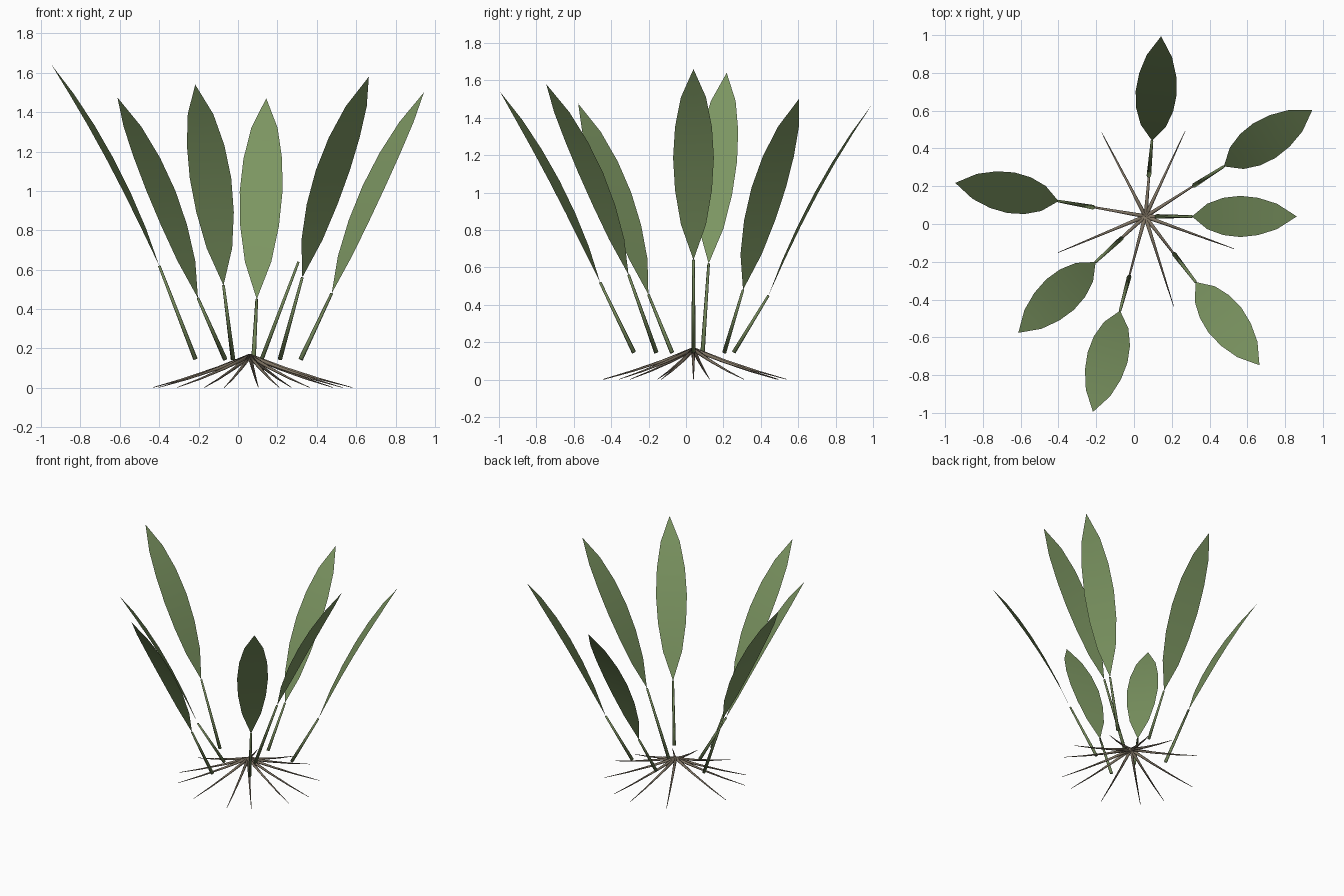
import bpy, bmesh, math
from mathutils import Vector

if "Cube" in bpy.data.objects:
    bpy.data.objects.remove(bpy.data.objects["Cube"])

CX, CY = 0.06, 0.04            # crown of the plant
GOLDEN = math.radians(222.5)   # spiral step between leaves / roots


def material(name, rgb):
    m = bpy.data.materials.new(name)
    m.diffuse_color = (*rgb, 1)
    m.use_nodes = True
    m.node_tree.nodes["Principled BSDF"].inputs["Base Color"].default_value = m.diffuse_color
    return m


leaf_mat = material("leaf_green", (0.20, 0.30, 0.12))
stem_mat = material("stem_green", (0.17, 0.24, 0.10))
root_mat = material("root_brown", (0.22, 0.18, 0.13))


def make_object(name, bm, mat):
    me = bpy.data.meshes.new(name)
    bmesh.ops.recalc_face_normals(bm, faces=bm.faces[:])
    for f in bm.faces:
        f.smooth = True
    bm.to_mesh(me)
    bm.free()
    me.materials.append(mat)
    ob = bpy.data.objects.new(name, me)
    bpy.context.collection.objects.link(ob)
    return ob


def place(angle, r, z, side=0.0):
    """Point at distance r from the crown in direction angle, offset sideways."""
    c, s = math.cos(angle), math.sin(angle)
    return Vector((CX + c * r - s * side, CY + s * r + c * side, z))


def tube(name, points, radii, sides, mat):
    bm = bmesh.new()
    rings = []
    for i, p in enumerate(points):
        d = (points[min(i + 1, len(points) - 1)] - points[max(i - 1, 0)]).normalized()
        u = d.cross(Vector((0, 0, 1))).normalized()
        v = u.cross(d)
        rings.append([bm.verts.new(p + radii[i] * (u * math.cos(a) + v * math.sin(a)))
                      for a in (2 * math.pi * k / sides for k in range(sides))])
    for a, b in zip(rings, rings[1:]):
        for k in range(sides):
            n = (k + 1) % sides
            bm.faces.new((a[k], a[n], b[n], b[k]))
    bm.faces.new(rings[0])
    bm.faces.new(rings[-1])
    return make_object(name, bm, mat)


def blade(name, angle, r0, z0):
    # thin arched leaf, six segments long, pointed at both ends
    bm = bmesh.new()
    rows = []
    for i in range(7):
        t = i / 6
        bow = t * (1 - t)
        r = r0 + 0.555 * (t - 0.16 * bow)
        z = z0 + 1.02 * (t + 0.14 * bow)
        w = 0.109 * max(math.sin(math.pi * t), 0) ** 0.7
        offsets = (0,) if i in (0, 6) else (-w, 0, w)
        rows.append([bm.verts.new(place(angle, r, z, o)) for o in offsets])
    for a, b in zip(rows, rows[1:]):
        for k in range(2):
            if len(a) == 1:
                bm.faces.new((a[0], b[k + 1], b[k]))
            elif len(b) == 1:
                bm.faces.new((a[k], a[k + 1], b[0]))
            else:
                bm.faces.new((a[k], a[k + 1], b[k + 1], b[k]))
    return make_object(name, bm, leaf_mat)


# Leaves: stem plus blade, spiralling outwards
for i, top in enumerate((0.64, 0.455, 0.45, 0.56, 0.62, 0.48, 0.52)):
    ang = i * GOLDEN
    r = 0.06 + 0.11 * math.sqrt(i)
    tube(f"stem_{i + 1}", [place(ang, r, 0.145), place(ang, r + 0.187, top)],
         (0.012, 0.007), 6, stem_mat)
    blade(f"leaf_{i + 1}", ang, r + 0.187, top)

# Roots: thin tapering strands spreading down to the ground
for i in range(12):
    ang = i * GOLDEN
    length = 0.52 if i == 0 else 0.5
    path = [place(ang, f * length, z)
            for f, z in ((0, 0.162), (0.34, 0.10), (0.68, 0.046), (1, 0.002))]
    tube(f"root_{i + 1}", path, (0.012, 0.008, 0.005, 0.0015), 5, root_mat)
